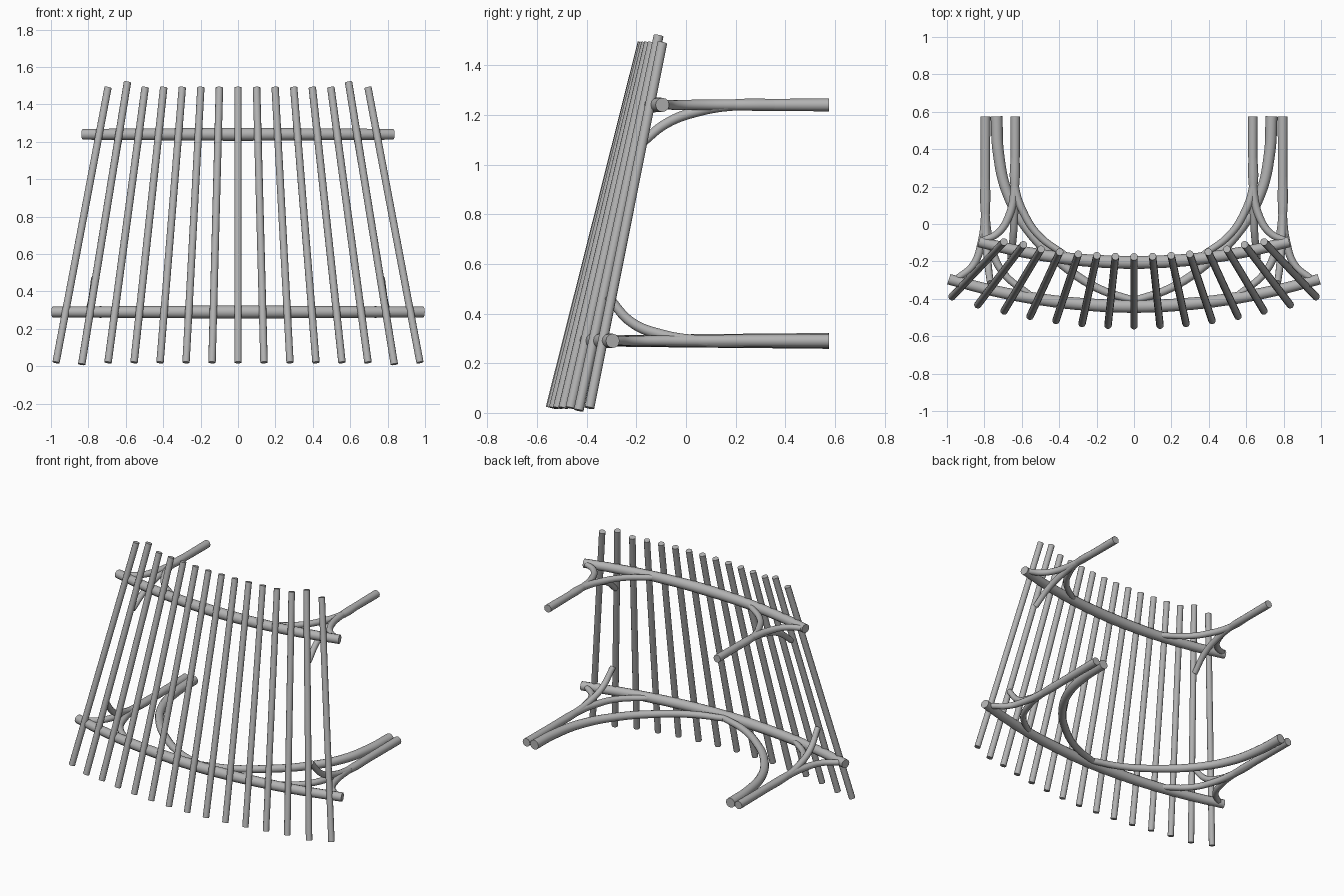
import bpy, math
from mathutils import Vector

scene = bpy.context.scene
if "Cube" in bpy.data.objects:
    bpy.data.objects.remove(bpy.data.objects["Cube"], do_unlink=True)

steel = bpy.data.materials.new("grey_steel")
steel.use_nodes = True
GREY = (0.45, 0.45, 0.45, 1)
steel.diffuse_color = GREY
steel.node_tree.nodes["Principled BSDF"].inputs["Base Color"].default_value = GREY


def tube(name, points, r0, r1=None, straight=False, steps=8):
    """Round bar along a path, tapering from r0 to r1."""
    r1 = r0 if r1 is None else r1
    curve = bpy.data.curves.new(name, "CURVE")
    curve.dimensions = "3D"
    curve.bevel_depth = 1.0
    curve.bevel_resolution = 4
    curve.use_fill_caps = True
    curve.resolution_u = steps
    spline = curve.splines.new("BEZIER")
    spline.bezier_points.add(len(points) - 1)
    for i, (bp, p) in enumerate(zip(spline.bezier_points, points)):
        bp.co = p
        bp.radius = r0 + (r1 - r0) * i / (len(points) - 1)
        bp.handle_left_type = bp.handle_right_type = "VECTOR" if straight else "AUTO"
    ob = bpy.data.objects.new(name, curve)
    scene.collection.objects.link(ob)
    bpy.ops.object.select_all(action="DESELECT")
    ob.select_set(True)
    bpy.context.view_layer.objects.active = ob
    bpy.ops.object.convert(target="MESH")
    ob = bpy.context.object
    ob.data.materials.clear()
    ob.data.materials.append(steel)
    bpy.ops.object.shade_smooth_by_angle(angle=math.radians(40))
    return ob


def bow(middle, x):
    """Shared bowed plan of the slats and rails."""
    return middle + 0.165 * x * x


# Fanned slats, with the second from each end a little longer
for i in range(-7, 8):
    xb, xt = 0.139 * i, 0.0993 * i
    low = Vector((xb, bow(-0.545, xb), 0.02))
    high = Vector((xt, bow(-0.175, xt), 1.49))
    if abs(i) == 6:
        axis = (high - low).normalized()
        low -= axis * 0.01
        high += axis * 0.03
    tube(f"slat_{i + 8}", [low, high], 0.02, straight=True, steps=1)

# Bowed cross rails, thicker in the middle
for name, half, mid, end, z in (("lower_rail", 0.99, -0.44, -0.295, 0.29),
                                ("upper_rail", 0.83, -0.205, -0.095, 1.24)):
    pts = []
    for k in range(-4, 5):
        t = k / 4
        pts.append((half * t, mid + (end - mid) * t * t, z))
    rail = tube(name, pts, 0.035, steps=4)
    for v in rail.data.vertices:
        t = abs(v.co.x) / half
        centre = Vector((v.co.x, mid + (end - mid) * t * t, z))
        v.co = centre + (v.co - centre) * (1 - 0.18 * min(t, 1))

BACK = 0.575
for side, s in (("left", 1), ("right", -1)):
    # Upper arm dividing into three prongs
    root = [(s * 0.635, BACK, 1.24), (s * 0.635, 0.38, 1.24), (s * 0.637, 0.2, 1.24)]
    tube(f"upper_arm_{side}", root, 0.026, 0.023)
    start = root[1:]
    tube(f"upper_outer_prong_{side}", start + [
        (s * 0.67, 0.04, 1.24), (s * 0.73, -0.05, 1.24), (s * 0.81, -0.09, 1.24)], 0.024, 0.018)
    tube(f"upper_inner_prong_{side}", start + [
        (s * 0.59, 0.06, 1.24), (s * 0.51, -0.06, 1.24), (s * 0.37, -0.165, 1.24)], 0.024, 0.018)
    tube(f"upper_drop_prong_{side}", start + [
        (s * 0.64, 0.05, 1.215), (s * 0.647, -0.08, 1.165), (s * 0.66, -0.185, 1.08)], 0.024, 0.018)

    # Lower arm dividing into three prongs
    root = [(s * 0.795, BACK, 0.29), (s * 0.795, 0.3, 0.29), (s * 0.795, 0.05, 0.29)]
    tube(f"lower_arm_{side}", root, 0.027, 0.024)
    start = root[1:]
    tube(f"lower_outer_prong_{side}", start + [
        (s * 0.815, -0.1, 0.29), (s * 0.86, -0.22, 0.29), (s * 0.95, -0.295, 0.29)], 0.025, 0.018)
    tube(f"lower_inner_prong_{side}", start + [
        (s * 0.765, -0.12, 0.29), (s * 0.7, -0.26, 0.29), (s * 0.55, -0.385, 0.29)], 0.025, 0.018)
    tube(f"lower_rise_prong_{side}", start + [
        (s * 0.79, -0.1, 0.315), (s * 0.78, -0.22, 0.365), (s * 0.768, -0.315, 0.47)], 0.025, 0.018)

    # Long brace sweeping from the back to the middle of the lower rail
    tube(f"long_brace_{side}", [
        (s * 0.735, BACK, 0.29), (s * 0.725, 0.38, 0.29), (s * 0.675, 0.16, 0.29),
        (s * 0.56, -0.04, 0.29), (s * 0.38, -0.22, 0.29), (s * 0.19, -0.345, 0.29),
        (0, -0.41, 0.29)], 0.032, 0.02)
